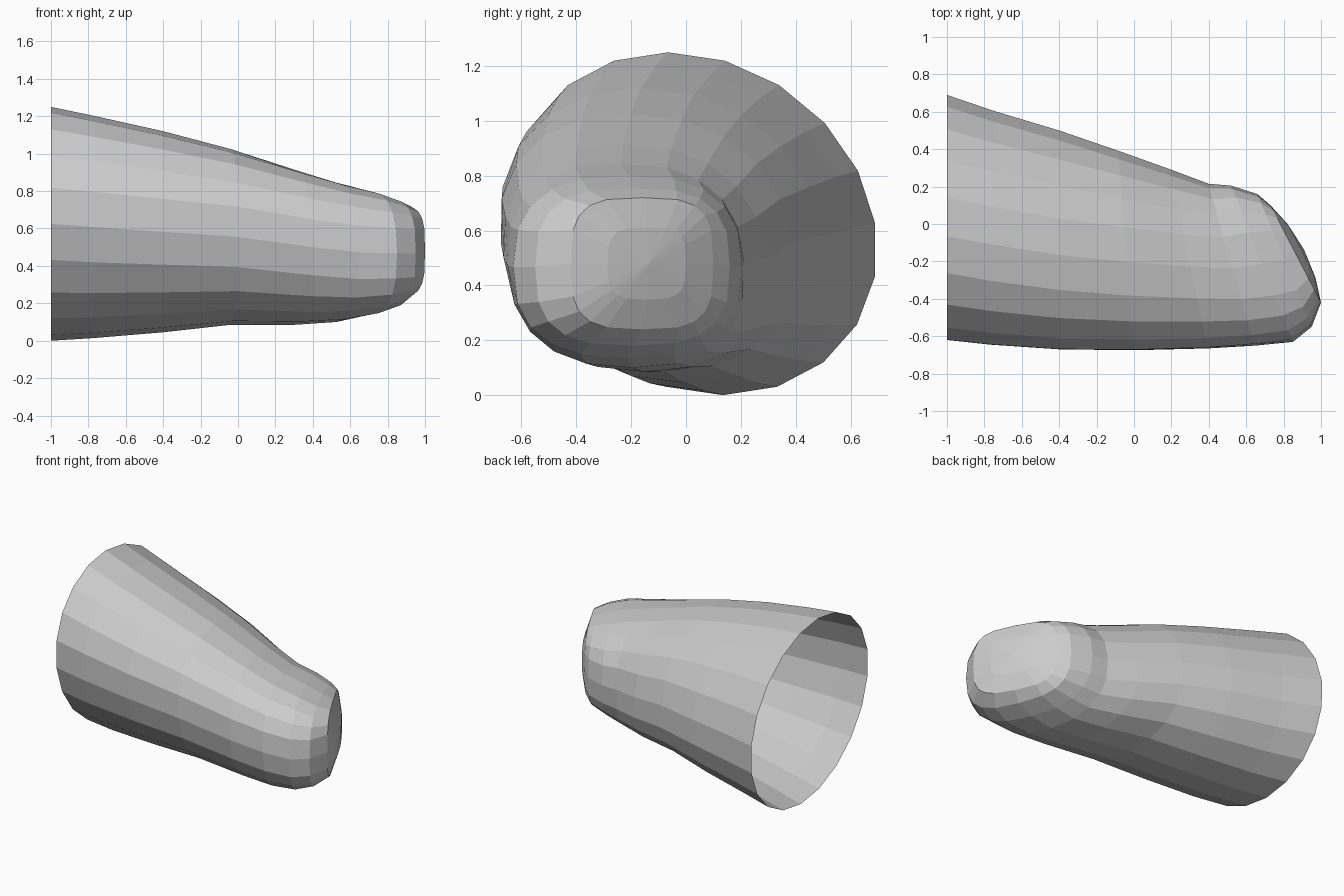
import bpy, bmesh, math
from mathutils import Vector

if "Cube" in bpy.data.objects:
    bpy.data.objects.remove(bpy.data.objects["Cube"])

SIDES = 20

# Rings: front x, front y, back x, back y, bottom z, top z, squareness, skew
RINGS = [
    (-1.00, -0.62, -1.00, 0.69, 0.00, 1.25, 2.0, 0.10),
    (-0.77, -0.645, -0.75, 0.605, 0.015, 1.20, 2.05, 0.09),
    (-0.40, -0.67, -0.40, 0.50, 0.045, 1.12, 2.1, 0.08),
    (0.00, -0.675, -0.08, 0.39, 0.085, 1.025, 2.2, 0.06),
    (0.40, -0.665, 0.20, 0.29, 0.085, 0.915, 2.3, 0.04),
    (0.65, -0.65, 0.40, 0.215, 0.10, 0.845, 2.45, 0.02),
    (0.85, -0.63, 0.52, 0.205, 0.135, 0.80, 2.6, 0.0),
    (0.95, -0.55, 0.66, 0.16, 0.18, 0.755, 2.9, 0.0),
    (1.00, -0.42, 0.73, 0.10, 0.24, 0.72, 3.4, 0.0),
]


def spow(v, n):
    return math.copysign(abs(v) ** (2 / n), v) if abs(v) > 1e-6 else 0.0


def ring_points(fx, fy, bx, by, zb, zt, n, skew):
    front, back = Vector((fx, fy, 0)), Vector((bx, by, 0))
    mid, half = (front + back) / 2, (back - front) / 2
    pts = []
    for i in range(SIDES):
        a = math.tau * i / SIDES
        c, s = spow(math.cos(a), n), spow(math.sin(a), n)
        p = mid + half * c
        p.y -= skew * s
        p.z = (zb + zt) / 2 + (zt - zb) / 2 * s
        pts.append(p)
    return pts


bm = bmesh.new()
loops = [[bm.verts.new(p) for p in ring_points(*r)] for r in RINGS]

# Slightly domed, slanted end cap
end = [v.co.copy() for v in loops[-1]]
centre = sum(end, Vector()) / SIDES
out = Vector((0.88, 0.47, 0))
loops.append([bm.verts.new(centre + (p - centre) * 0.55 + out * 0.035) for p in end])
tip = bm.verts.new(centre + out * 0.05)

# Tapered wall, open at the wide end
for a, b in zip(loops, loops[1:]):
    for i in range(SIDES):
        j = (i + 1) % SIDES
        bm.faces.new((a[i], a[j], b[j], b[i]))
for i in range(SIDES):
    bm.faces.new((loops[-1][i], loops[-1][(i + 1) % SIDES], tip))
bmesh.ops.recalc_face_normals(bm, faces=bm.faces)

mesh = bpy.data.meshes.new("tapered_sleeve")
bm.to_mesh(mesh)
bm.free()
sleeve = bpy.data.objects.new("tapered_sleeve", mesh)
bpy.context.collection.objects.link(sleeve)
